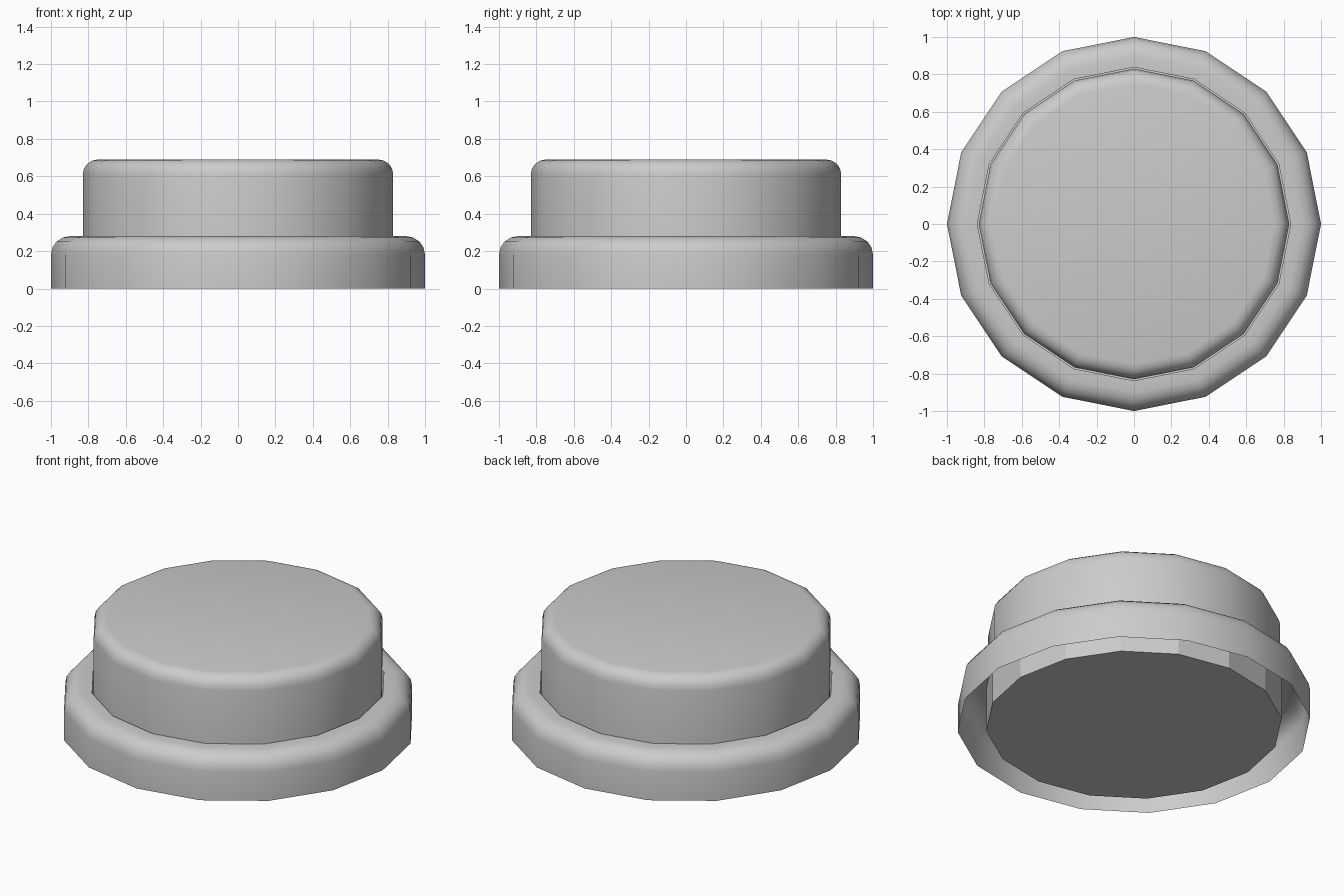
import bpy, bmesh
from math import sin, cos, pi, radians

if "Cube" in bpy.data.objects:
    bpy.data.objects.remove(bpy.data.objects["Cube"])

SIDES = 16


def rounded(r, z, size, steps=4):
    """Quarter-round shoulder ending at outer radius r and top height z."""
    return [(r - size + size * cos(pi / 2 * i / steps),
             z - size + size * sin(pi / 2 * i / steps)) for i in range(steps + 1)]


def lathe(name, profile, cap_end):
    """Spin an (r, z) profile into a 16-sided shell, capping its last ring."""
    bm = bmesh.new()
    rings = [[bm.verts.new((r * cos(2 * pi * k / SIDES), r * sin(2 * pi * k / SIDES), z))
              for k in range(SIDES)] for r, z in profile]
    for a, b in zip(rings, rings[1:]):
        for k in range(SIDES):
            n = (k + 1) % SIDES
            bm.faces.new((a[k], a[n], b[n], b[k]))
    if cap_end == "up":
        bm.faces.new(rings[-1])
    else:
        bm.faces.new(rings[-1][::-1])
    mesh = bpy.data.meshes.new(name)
    bm.to_mesh(mesh)
    bm.free()
    obj = bpy.data.objects.new(name, mesh)
    bpy.context.collection.objects.link(obj)
    bpy.ops.object.select_all(action='DESELECT')
    obj.select_set(True)
    bpy.context.view_layer.objects.active = obj
    bpy.ops.object.shade_smooth_by_angle(angle=radians(30))
    return obj


# Base: hollow collar with rounded shoulder, inner wall and closed floor
base = lathe("base_collar",
             [(1.0, 0.0)] + rounded(1.0, 0.28, 0.10) + [(0.838, 0.28), (0.838, 0.0)],
             "down")
# flat facets on the inner wall and floor
for p in base.data.polygons[-(SIDES + 1):]:
    p.use_smooth = False

# Button: rounded cap rising out of the collar
lathe("button_cap", [(0.83, 0.20)] + rounded(0.83, 0.69, 0.08), "up")
